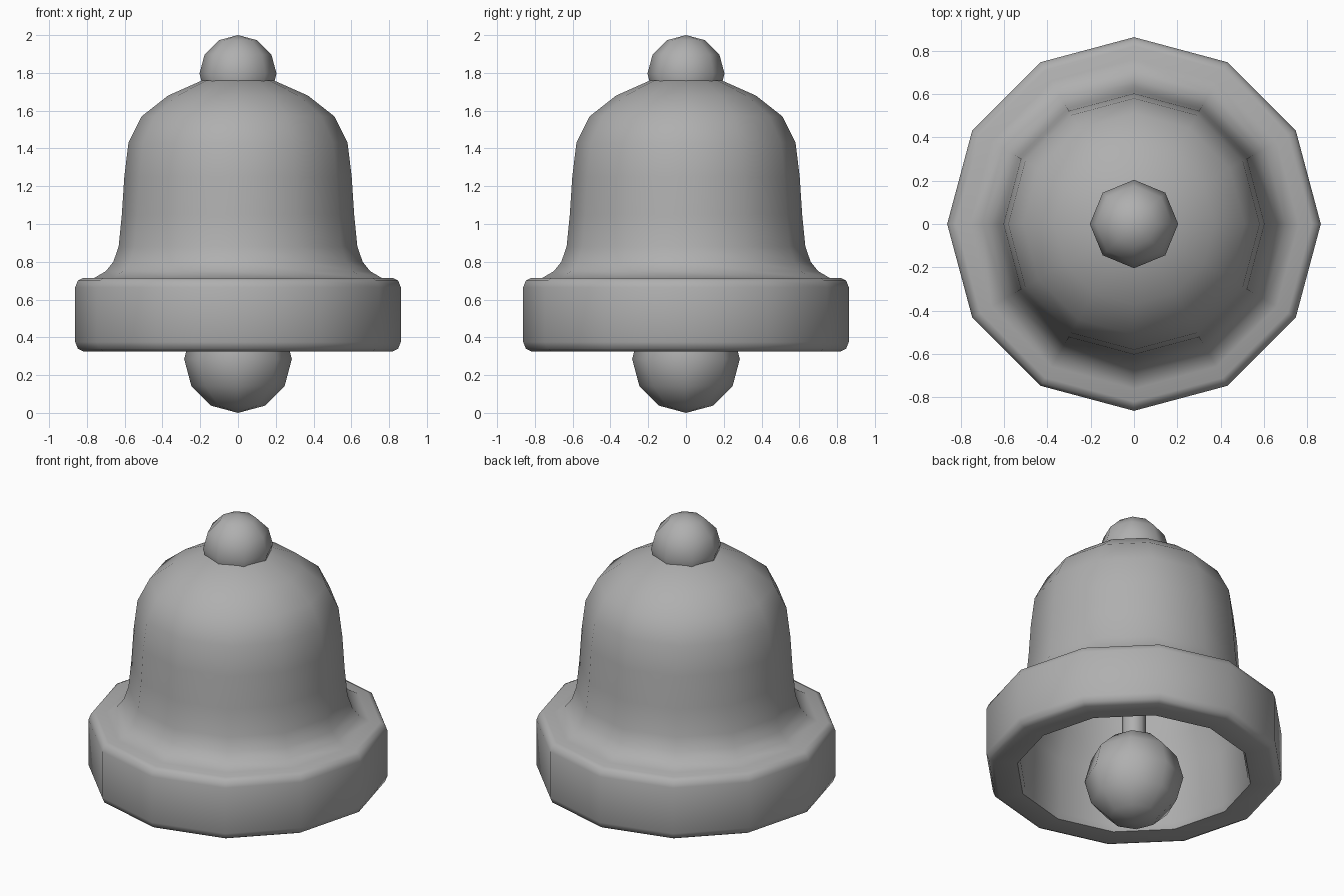
import bpy
import bmesh
import math

cube = bpy.data.objects.get("Cube")
if cube:
    bpy.data.objects.remove(cube, do_unlink=True)

# Single metal colour
grey = bpy.data.materials.new("plain_grey")
grey.use_nodes = True
colour = (0.43, 0.43, 0.43, 1)
grey.diffuse_color = colour
grey.node_tree.nodes["Principled BSDF"].inputs["Base Color"].default_value = colour


def finish(obj, name, angle=60):
    obj.name = name
    obj.data.materials.clear()
    obj.data.materials.append(grey)
    bpy.ops.object.select_all(action="DESELECT")
    obj.select_set(True)
    bpy.context.view_layer.objects.active = obj
    bpy.ops.object.shade_smooth_by_angle(angle=math.radians(angle))


def lathe(name, profile, sides):
    """Revolve (radius, height) points around the z axis."""
    bm = bmesh.new()
    verts = [bm.verts.new((r, 0, z)) for r, z in profile]
    edges = [bm.edges.new(pair) for pair in zip(verts, verts[1:])]
    bmesh.ops.spin(bm, geom=verts + edges, cent=(0, 0, 0), axis=(0, 0, 1),
                   angle=math.tau, steps=sides)
    bmesh.ops.remove_doubles(bm, verts=bm.verts, dist=0.0005)
    bmesh.ops.recalc_face_normals(bm, faces=bm.faces)
    mesh = bpy.data.meshes.new(name)
    bm.to_mesh(mesh)
    bm.free()
    obj = bpy.data.objects.new(name, mesh)
    bpy.context.collection.objects.link(obj)
    finish(obj, name)


def ball(name, radius, z):
    bpy.ops.mesh.primitive_uv_sphere_add(segments=8, ring_count=6,
                                         radius=radius, location=(0, 0, z))
    finish(bpy.context.object, name)


# Hollow bell: dome, waist, flare, rounded rim band, then the inside wall
outside = [(0, 1.77), (0.19, 1.76), (0.37, 1.68), (0.51, 1.57), (0.58, 1.43),
           (0.602, 1.25), (0.615, 1.05), (0.632, 0.88), (0.66, 0.80),
           (0.7, 0.75), (0.76, 0.715)]
rim = [(0.82, 0.714), (0.848, 0.7), (0.862, 0.665),
       (0.862, 0.375), (0.848, 0.34), (0.82, 0.326)]
inside = [(0.68, 0.326), (0.665, 0.36), (0.65, 0.7), (0.59, 0.88), (0.56, 1.25),
          (0.54, 1.42), (0.48, 1.54), (0.35, 1.64), (0.18, 1.72), (0, 1.73)]
lathe("bell_body", outside + rim + inside, 12)

# Knob on top and clapper ball below
ball("top_knob", 0.204, 1.796)
ball("clapper_ball", 0.285, 0.285)

# Rod holding the clapper
bpy.ops.mesh.primitive_cylinder_add(vertices=8, radius=0.07, depth=1.25,
                                    location=(0, 0, 1.115))
finish(bpy.context.object, "clapper_rod")
